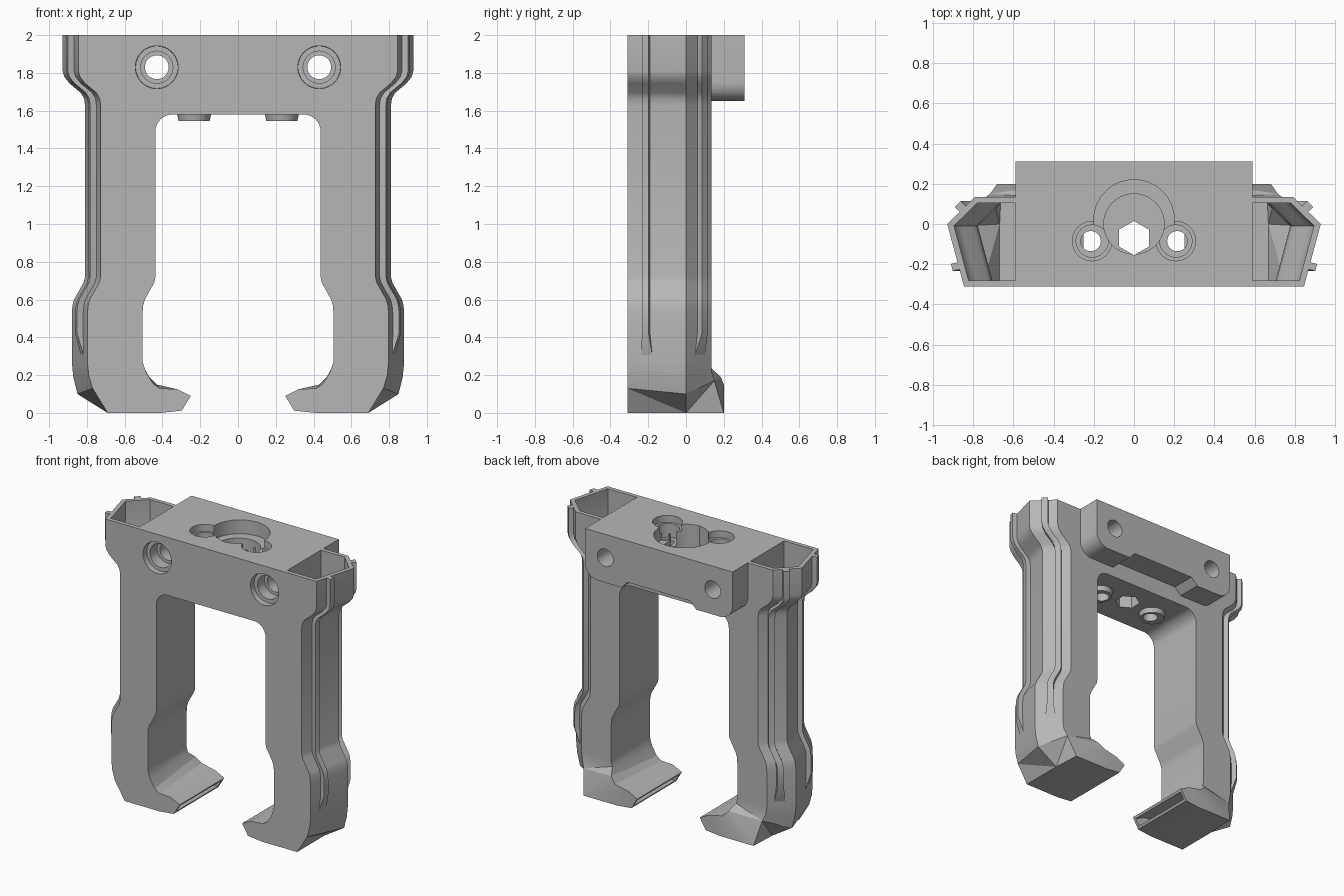
import bpy, bmesh, math
from mathutils import Vector, Matrix

if "Cube" in bpy.data.objects:
    bpy.data.objects.remove(bpy.data.objects["Cube"])

grey = bpy.data.materials.new("plain_grey")
grey.use_nodes = True
COLOUR = (0.47, 0.47, 0.47, 1)
grey.diffuse_color = COLOUR
grey.node_tree.nodes["Principled BSDF"].inputs["Base Color"].default_value = COLOUR

FRONT, BACK, WALL = -0.31, 0.135, 0.03


def finish(bm, name):
    bmesh.ops.recalc_face_normals(bm, faces=bm.faces)
    mesh = bpy.data.meshes.new(name)
    bm.to_mesh(mesh)
    bm.free()
    mesh.materials.append(grey)
    ob = bpy.data.objects.new(name, mesh)
    bpy.context.collection.objects.link(ob)
    return ob


def loft(name, rings, side=1):
    """Closed skin through rings of points, mirrored when side is -1."""
    bm = bmesh.new()
    rows = [[bm.verts.new((p[0] * side, p[1], p[2])) for p in r] for r in rings]
    n = len(rows[0])
    for a, b in zip(rows, rows[1:]):
        for i in range(n):
            j = (i + 1) % n
            bm.faces.new((a[i], a[j], b[j], b[i]))
    bm.faces.new(rows[0])
    bm.faces.new(rows[-1])
    bmesh.ops.triangulate(bm, faces=[f for f in bm.faces if len(f.verts) == 4])
    return finish(bm, name)


def extrude_y(name, pts, y0, y1):
    bm = bmesh.new()
    face = bm.faces.new([bm.verts.new((x, y0, z)) for x, z in pts])
    out = bmesh.ops.extrude_face_region(bm, geom=[face])
    verts = [v for v in out["geom"] if isinstance(v, bmesh.types.BMVert)]
    bmesh.ops.translate(bm, verts=verts, vec=(0, y1 - y0, 0))
    return finish(bm, name)


def rod(name, r1, x, y, z, length, axis="Z", r2=None, sides=40, turn=0):
    """Cylinder or cone centred on x, y, z."""
    bm = bmesh.new()
    spin = Matrix.Rotation(math.pi / 2, 4, "X") if axis == "Y" else Matrix.Identity(4)
    bmesh.ops.create_cone(bm, cap_ends=True, segments=sides, radius1=r1,
                          radius2=r1 if r2 is None else r2, depth=length,
                          matrix=Matrix.Translation((x, y, z)) @ spin
                          @ Matrix.Rotation(turn, 4, "Z"))
    return finish(bm, name)


def combine(target, other, operation):
    mod = target.modifiers.new("join", "BOOLEAN")
    mod.operation, mod.solver, mod.object = operation, "EXACT", other
    bpy.context.view_layer.objects.active = target
    bpy.ops.object.modifier_apply(modifier=mod.name)
    bpy.data.objects.remove(other)


def arc(cx, cz, r, a0, a1, n=8):
    angles = [math.radians(a0 + (a1 - a0) * i / n) for i in range(n + 1)]
    return [(cx + r * math.cos(a), cz + r * math.sin(a)) for a in angles]


# Leg sections: height, inner x, outer front corner x
SHAFT = [(2, .437, .845), (1.81, .437, .845), (1.78, .437, .837), (1.745, .437, .81),
         (1.695, .437, .75), (1.665, .437, .732), (1.63, .437, .727), (.72, .437, .727),
         (.69, .443, .734), (.60, .493, .785), (.57, .502, .793), (.53, .505, .797),
         (.27, .505, .797)]


def section(z, xi, xo):
    return [Vector(p) for p in ((xi, FRONT, z), (xo, FRONT, z), (xo + .083, 0, z),
                                (xo - .055, BACK, z), (xi, BACK, z))]


def foot(inner, outer, apex, back, inner_back):
    """Hook section from front pairs (x, z) and back triples (x, y, z)."""
    return [Vector(p) for p in ((inner[0], FRONT, inner[1]), (outer[0], FRONT, outer[1]),
                                (apex[0], 0, apex[1]), back, inner_back)]


HOOK = [
    foot((.487, .215), (.79, .20), (.872, .19), (.735, BACK, .22), (.495, BACK, .235)),
    foot((.45, .155), (.77, .13), (.85, .10), (.715, .15, .17), (.47, .185, .19)),
    foot((.415, .13), (.69, 0), (.69, 0), (.68, .2, 0), (.43, .2, .15)),
    foot((.32, .125), (.41, 0), (.41, 0), (.41, .2, 0), (.32, .2, .125)),
    foot((.25, .09), (.297, .012), (.297, .012), (.297, .2, .012), (.25, .2, .09)),
]


def inset(ring, t):
    """Move a section inwards by the wall thickness."""
    out, mid = [], sum(ring, Vector()) / len(ring)
    for i, p in enumerate(ring):
        u = (ring[i - 1] - p).normalized()
        v = (ring[(i + 1) % len(ring)] - p).normalized()
        c = u.cross(v).length
        if c > .15:
            out.append(p + (u + v) * (t / c))
        else:
            edge = (v - u).normalized()
            d = mid - p
            out.append(p + (d - edge * d.dot(edge)).normalized() * t)
    return out


# Bridge with filleted underside, then legs and rear block
half = [(.5, 1.4)] + [(.437, 1.4)] + arc(.347, 1.49, .09, 0, 90)
body = extrude_y("clamp_body", [(-.5, 2), (.5, 2)] + half +
                 [(-x, z) for x, z in reversed(half)], FRONT, BACK)
for s in (1, -1):
    combine(body, loft("leg", [section(*r) for r in SHAFT] + HOOK, s), "UNION")

corner = [(.59, 2)] + arc(.49, 1.75, .1, 0, -90) + [(.30, 1.65), (.25, 1.70)]
block = extrude_y("rear_block", corner + [(-x, z) for x, z in reversed(corner)], .12, .31)
combine(body, block, "UNION")

# Bosses under the bridge
for s in (1, -1):
    combine(body, rod("boss", .082, s * .232, -.085, 1.57, .05, r2=.093), "UNION")

# Hollow duct through each leg, open at the top and at the hook tip
duct = [inset(section(z, .56 if z > 1.64 else xi, xo), WALL) for z, xi, xo in SHAFT]
duct[0] = [p + Vector((0, 0, .02)) for p in duct[0]]
duct += [inset(r, t) for r, t in zip(HOOK, (.03, .03, .025, .02, .018))]
duct.append([p + Vector((-.05, 0, -.02)) for p in duct[-1]])
for s in (1, -1):
    combine(body, loft("duct", duct, s), "DIFFERENCE")

# Counterbored bolt holes
for s in (1, -1):
    x = s * .43
    for cut in (rod("bore", .063, x, 0, 1.83, 1, "Y"),
                rod("sink", .085, x, FRONT, 1.83, .24, "Y"),
                rod("rim", .112, x, FRONT, 1.83, .08, "Y", r2=.115)):
        combine(body, cut, "DIFFERENCE")

# Top socket: half-round step, round well, hexagonal hole, side sockets
step = [(x, y) for x, y in arc(0, .02, .2, -12, 192, 32)]
combine(body, loft("step", [[(x, y, z) for x, y in step] for z in (1.90, 2.02)]), "DIFFERENCE")
combine(body, rod("well", .15, 0, 0, 1.9, .3), "DIFFERENCE")
combine(body, rod("hexagon", .085, 0, -.07, 1.8, 1, sides=6), "DIFFERENCE")
for s in (1, -1):
    x = s * .208
    for cut in (rod("socket", .098, x, -.085, 2, .1),
                rod("socket_deep", .08, x, -.085, 2, .3),
                rod("channel", .05, s * .215, -.085, 1.8, 1)):
        combine(body, cut, "DIFFERENCE")


# Raised ribs that follow the outside of the legs and fade out low down
def rib(name, y0, y1, normal, side):
    n = Vector(normal).normalized()
    stations = [(z, xo) for z, _, xo in SHAFT[:-1]] + [(.42, .797), (.30, .797)]
    rings = []
    for k, (z, xo) in enumerate(stations):
        last = k == len(stations) - 1
        spread = .012 if last else 0
        pts = []
        for y in (y0 - spread, y1 + spread):
            x = xo + .083 * (1 + y / .31) if y < 0 else xo + .083 - .138 * y / BACK
            pts.append(Vector((x, y, z)))
        a, b = pts
        up = n * (-.002 if last else .034)
        rings.append([a - n * .012, a + up, b + up, b - n * .012])
    return loft(name, rings, side)


parts = [body]
for s, word in ((1, "left"), (-1, "right")):
    parts.append(rib(word + "_side_rib", -.225, -.19, (1, -.26, 0), s))
    parts.append(rib(word + "_rear_rib", .06, .09, (.7, .71, 0), s))

for ob in parts:
    bpy.ops.object.select_all(action="DESELECT")
    ob.select_set(True)
    bpy.context.view_layer.objects.active = ob
    bpy.ops.object.shade_smooth_by_angle(angle=math.radians(25))
